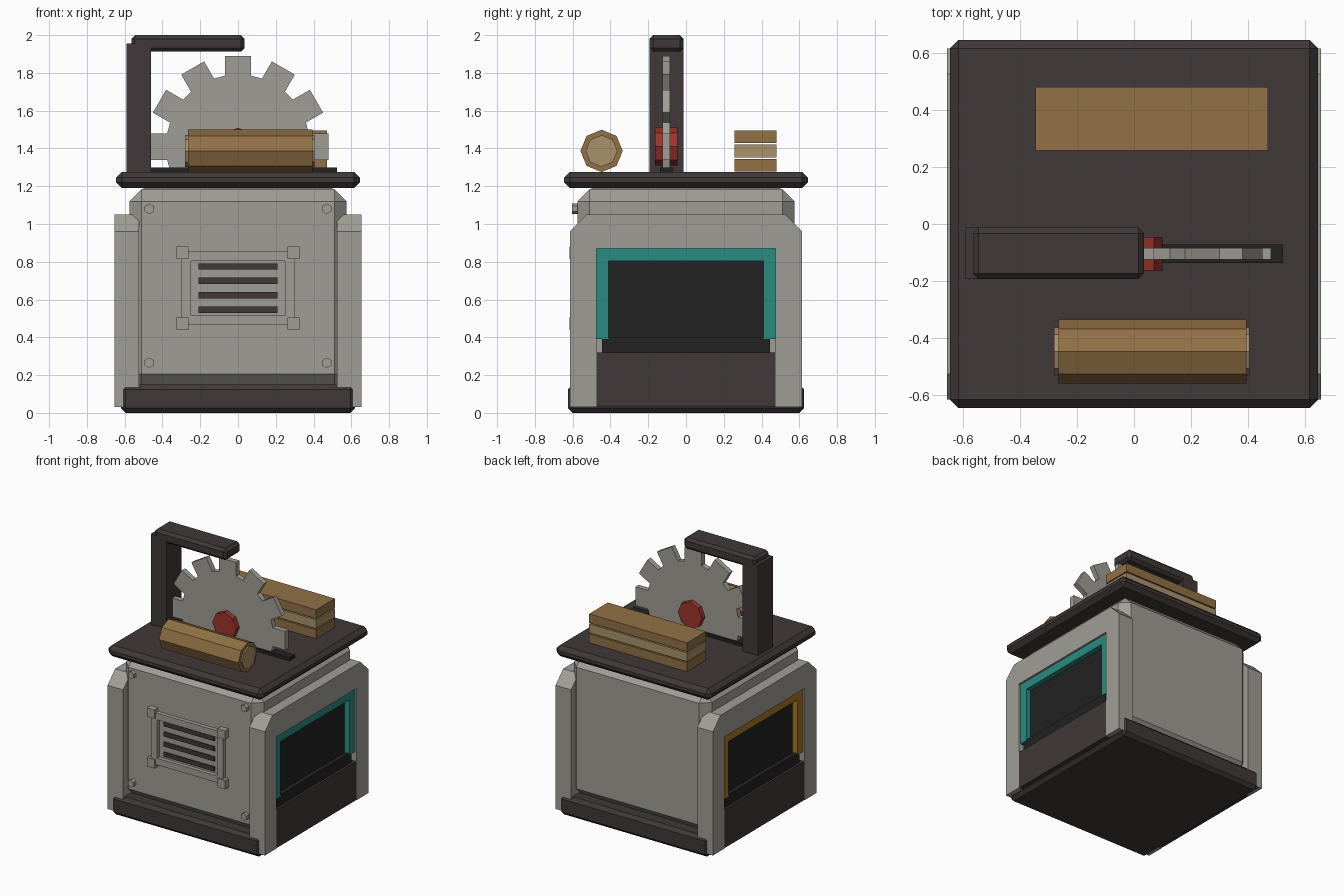
import bpy, bmesh, math
from mathutils import Matrix, Vector

cube = bpy.data.objects.get("Cube")
if cube:
    bpy.data.objects.remove(cube, do_unlink=True)


def material(name, rgb):
    linear = [((c / 255 + 0.055) / 1.055) ** 2.4 for c in rgb]
    m = bpy.data.materials.new(name)
    m.use_nodes = True
    m.diffuse_color = (*linear, 1)
    m.node_tree.nodes["Principled BSDF"].inputs["Base Color"].default_value = (*linear, 1)
    return m


GREY = material("warm grey metal", (160, 158, 150))
DARK = material("dark brown metal", (64, 56, 56))
BLACK = material("black", (34, 34, 34))
TEAL = material("teal", (42, 140, 130))
YELLOW = material("yellow", (165, 120, 32))
WOOD = material("wood", (145, 113, 69))
PALE = material("pale wood", (170, 146, 108))
RED = material("red", (158, 54, 44))


def finish(name, bm, mat):
    bmesh.ops.recalc_face_normals(bm, faces=bm.faces)
    mesh = bpy.data.meshes.new(name)
    bm.to_mesh(mesh)
    bm.free()
    mesh.materials.append(mat)
    ob = bpy.data.objects.new(name, mesh)
    bpy.context.collection.objects.link(ob)
    return ob


def box(name, x, y, z, mat, bevel=0):
    """Box from (min, max) ranges, with an optional flat chamfer."""
    bm = bmesh.new()
    bmesh.ops.create_cube(bm, size=1)
    for v in bm.verts:
        v.co = [r[0] if c < 0 else r[1] for c, r in zip(v.co, (x, y, z))]
    if bevel:
        bmesh.ops.bevel(bm, geom=bm.edges[:], offset=bevel, segments=1, affect='EDGES')
    return finish(name, bm, mat)


def extrude(name, points, axis, span, mat):
    """Extrude a flat outline: (y, z) along x, or (x, z) along y."""
    def place(p, d):
        return (d, p[0], p[1]) if axis == 'X' else (p[0], d, p[1])
    bm = bmesh.new()
    face = bm.faces.new([bm.verts.new(place(p, span[0])) for p in points])
    new = bmesh.ops.extrude_face_region(bm, geom=[face])["geom"]
    shift = Vector(place((0, 0), span[1] - span[0]))
    bmesh.ops.translate(bm, vec=shift, verts=[v for v in new if isinstance(v, bmesh.types.BMVert)])
    return finish(name, bm, mat)


def ring(cx, cz, radius, sides):
    """Regular outline with a corner at the top."""
    return [(cx + radius * math.sin(math.tau * i / sides),
             cz + radius * math.cos(math.tau * i / sides)) for i in range(sides)]


def mirrored(half):
    return half + [(-a, b) for a, b in reversed(half)]


# Cabinet
box("base", (-.62, .62), (-.625, .625), (0, .15), DARK, .025)
box("cabinet_body", (-.575, .575), (-.575, .575), (.14, 1.185), GREY, .065)
box("table_neck", (-.5, .5), (-.5, .5), (1.17, 1.2), GREY)
box("table_top", (-.645, .645), (-.645, .645), (1.19, 1.275), DARK, .03)

# Side panels with framed hatches
arch = mirrored([(.475, .87), (.475, .03), (.615, .03), (.615, .96), (.525, 1.05)])
trim = mirrored([(.41, .805), (.41, .39), (.475, .39), (.475, .87)])
for side, s, colour in (("left", 1, TEAL), ("right", -1, YELLOW)):
    def out(a, b):
        return tuple(sorted((s * a, s * b)))
    extrude(side + "_side_panel", arch, 'X', out(.525, .655), GREY)
    extrude(side + "_hatch_trim", trim, 'X', out(.57, .64), colour)
    box(side + "_hatch_opening", out(.57, .6), (-.42, .42), (.38, .82), BLACK)
    box(side + "_hatch_ledge", out(.57, .635), (-.445, .445), (.3, .4), BLACK)
    box(side + "_lower_door", out(.57, .652), (-.475, .475), (.03, .32), DARK)

# Front vent: frame, corner blocks and slots
for s in (-1, 1):
    box("vent_upright", sorted((s * .25, s * .3)), (-.605, -.57), (.465, .855), GREY)
    zc = .66 + s * .17
    box("vent_rail", (-.25, .25), (-.605, -.57), (zc - .025, zc + .025), GREY)
    for t in (-1, 1):
        zb = .66 + t * .187
        box("vent_corner", sorted((s * .262, s * .325)), (-.618, -.57), (zb - .033, zb + .033), GREY)
for i in range(4):
    z = .547 + i * .076
    box("vent_slot", (-.21, .21), (-.583, -.57), (z - .017, z + .017), DARK)

# Hex bolts
for x in (-.47, .47):
    for z in (.265, 1.08):
        extrude("bolt", ring(x, z, .028, 6), 'Y', (-.603, -.57), GREY)

# Guard post and arm
box("guard_post", (-.59, -.46), (-.193, -.013), (1.26, 1.955), DARK)
box("guard_arm", (-.565, .035), (-.193, -.013), (1.912, 2), DARK, .02)

# Toothed blade, cut off at the table
teeth, centre_z, root, half = 12, 1.41, .375, .07
outline = []
for i in range(teeth):
    turn = Matrix.Rotation(-math.tau * i / teeth, 2)
    for p in ((-half, root), (-half, .48), (half, .48), (half, root)):
        q = turn @ Vector(p)
        outline.append((q.x, q.y + centre_z))
blade = extrude("saw_blade", outline, 'Y', (-.124, -.084), GREY)
bm = bmesh.new()
bm.from_mesh(blade.data)
bmesh.ops.bisect_plane(bm, geom=bm.verts[:] + bm.edges[:] + bm.faces[:],
                       plane_co=(0, 0, 1.26), plane_no=(0, 0, 1), clear_inner=True)
bmesh.ops.holes_fill(bm, edges=[e for e in bm.edges if e.is_boundary])
bm.to_mesh(blade.data)
bm.free()
extrude("blade_hub", ring(0, centre_z, .1, 8), 'Y', (-.163, -.045), RED)
box("blade_slot", (-.5, .523), (-.137, -.071), (1.26, 1.298), BLACK)

# Log with pale ends
extrude("log", ring(-.447, 1.387, .112, 8), 'X', (-.265, .395), WOOD)
extrude("log_heartwood", ring(-.447, 1.387, .084, 8), 'X', (-.28, .405), PALE)

# Stack of planks
for i, mat in enumerate((WOOD, PALE, WOOD)):
    z = 1.278 + i * .075
    box("plank", (-.345, .47), (.257, .48), (z, z + .067), mat)
